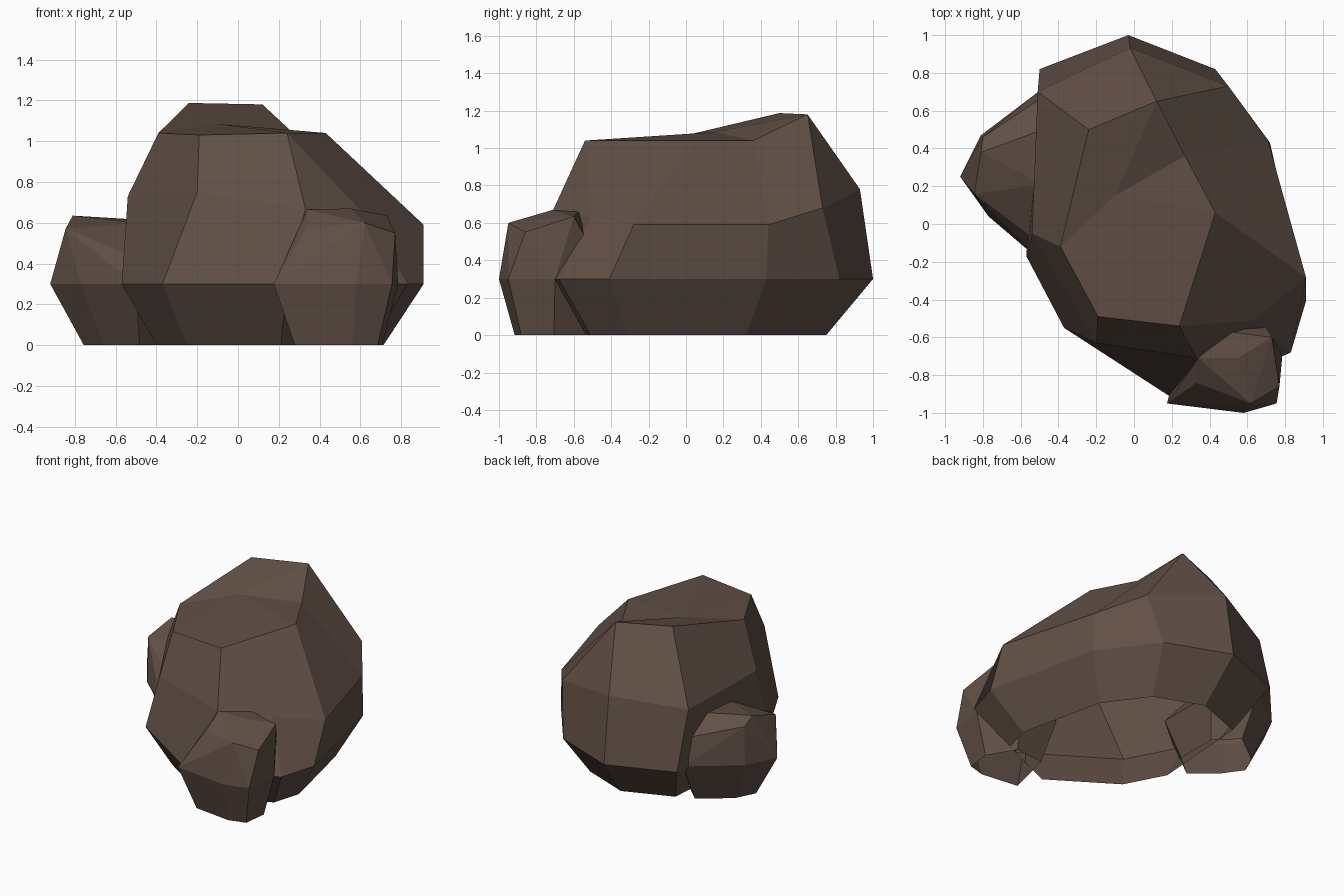
import bpy, bmesh

if "Cube" in bpy.data.objects:
    bpy.data.objects.remove(bpy.data.objects["Cube"])

mat = bpy.data.materials.new("brown stone")
mat.diffuse_color = (0.12, 0.079, 0.061, 1)
mat.use_nodes = True
mat.node_tree.nodes["Principled BSDF"].inputs["Base Color"].default_value = mat.diffuse_color


def finish(name, bm):
    bmesh.ops.remove_doubles(bm, verts=bm.verts[:], dist=0.002)
    bmesh.ops.recalc_face_normals(bm, faces=bm.faces[:])
    # undersides are open
    low = [f for f in bm.faces if all(v.co.z < 0.001 for v in f.verts)]
    bmesh.ops.delete(bm, geom=low, context='FACES')
    me = bpy.data.meshes.new(name)
    bm.to_mesh(me)
    bm.free()
    me.materials.append(mat)
    ob = bpy.data.objects.new(name, me)
    bpy.context.collection.objects.link(ob)
    return ob


def shrink(ring, c, s):
    # foot outline on the ground, drawn in from the widest ring
    return [(c[0] + (x - c[0]) * s, c[1] + (y - c[1]) * s, 0) for x, y in ring]


# main boulder: foot, widest ring, shoulder, crown, peak
wide = [(.24, -.945), (.83, -.68), (.91, -.41), (.72, .43), (.43, .82),
        (-.03, 1), (-.5, .82), (-.57, -.17), (-.37, -.55)]
shoulder = [(.33, -.71, .67), (.63, -.51, .63), (.91, -.28, .59), (.71, .44, .59),
            (.5, .73, .68), (-.02, .93, .78), (-.51, .7, .72), (-.54, -.05, .73),
            (-.2, -.63, .75)]
crown = [(.24, -.54, 1.04), (.24, -.54, 1.04), (.43, .06, 1.04), (.27, .36, 1.04),
         (.12, .65, 1.18), (.12, .65, 1.18), (-.24, .5, 1.187), (-.39, -.12, 1.04),
         (-.19, -.49, 1.03)]
bm = bmesh.new()
rings = [shrink(wide, (.12, 0), .75), [(x, y, .3) for x, y in wide], shoulder, crown]
rings = [[bm.verts.new(p) for p in r] for r in rings]
n = len(wide)
for a, b in zip(rings, rings[1:]):
    for i in range(n):
        j = (i + 1) % n
        bm.faces.new((a[i], a[j], b[j], b[i]))
peak = bm.verts.new((-.1, .15, 1.085))
for i in range(n):
    bm.faces.new((rings[-1][i], rings[-1][(i + 1) % n], peak))
finish("main_boulder", bm)


def small_rock(name, ring, top, c, s):
    bm = bmesh.new()
    for p in shrink(ring, c, s) + [(x, y, .3) for x, y in ring] + top:
        bm.verts.new(p)
    r = bmesh.ops.convex_hull(bm, input=bm.verts[:])
    junk = list({v for v in r["geom_interior"] if isinstance(v, bmesh.types.BMVert)})
    bmesh.ops.delete(bm, geom=junk, context='VERTS')
    bmesh.ops.dissolve_limit(bm, angle_limit=0.06, verts=bm.verts[:], edges=bm.edges[:])
    finish(name, bm)


# small rock at the front right
small_rock("front_rock",
           [(.175, -.95), (.58, -1), (.755, -.95), (.785, -.7), (.62, -.42), (.3, -.45)],
           [(.33, -.84, .57), (.34, -.71, .665), (.55, -.71, .67), (.5, -.57, .66),
            (.73, -.6, .635), (.77, -.86, .55), (.62, -.95, .6)],
           (.52, -.72), .7)

# small rock on the left
small_rock("left_rock",
           [(-.92, .25), (-.77, .04), (-.5, -.19), (-.25, .02), (-.25, .5),
            (-.48, .72), (-.81, .47)],
           [(-.81, .38, .635), (-.48, .5, .615), (-.845, .16, .57), (-.48, .21, .6),
            (-.73, .03, .43), (-.5, -.1, .43), (-.8, .46, .58), (-.5, .66, .5)],
           (-.45, .28), .65)
